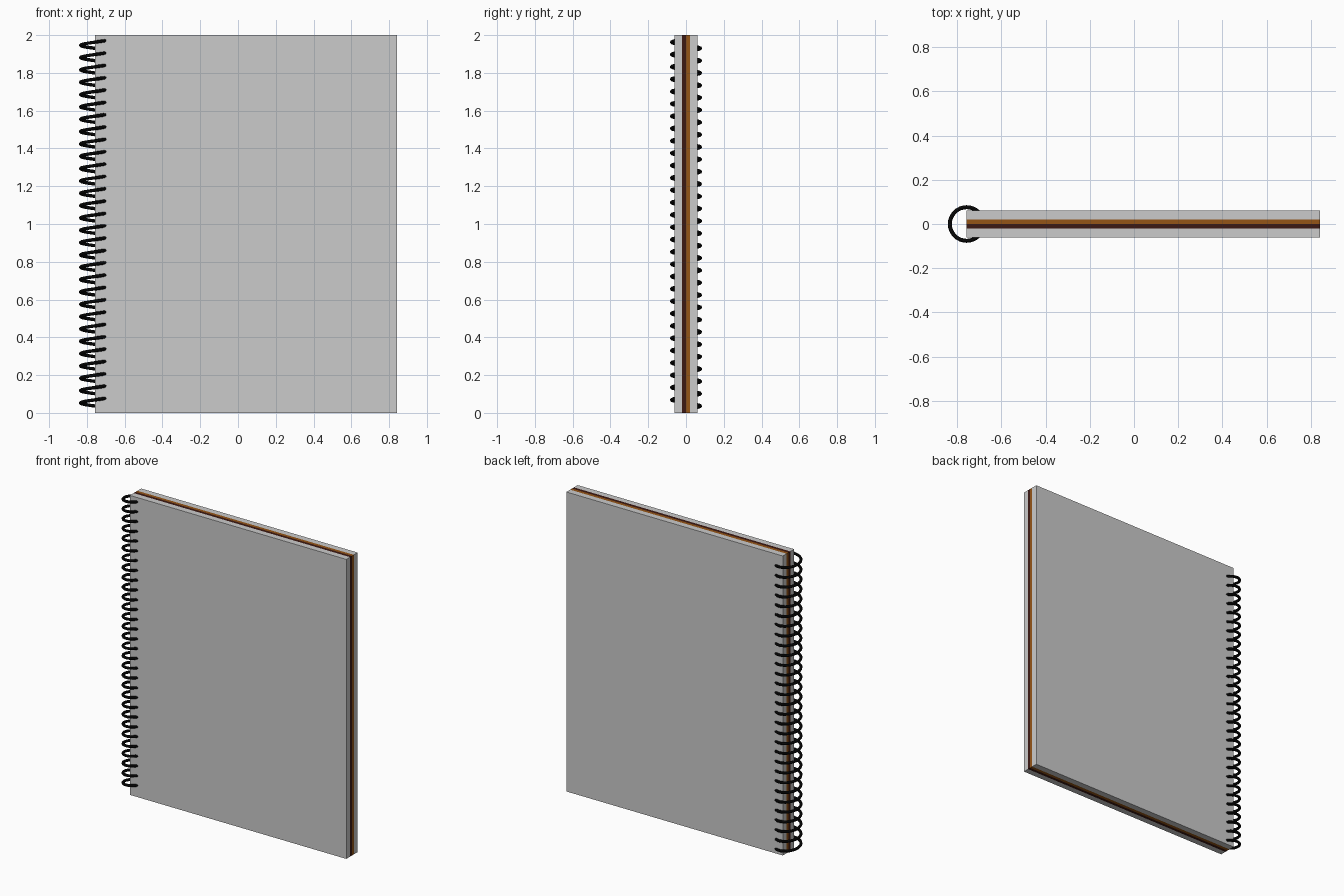
import bpy
from math import cos, sin, pi

if "Cube" in bpy.data.objects:
    bpy.data.objects.remove(bpy.data.objects["Cube"])

LEFT, RIGHT, HEIGHT = -0.757, 0.842, 2.0


def material(name, rgb):
    mat = bpy.data.materials.new(name)
    mat.diffuse_color = (*rgb, 1)
    mat.use_nodes = True
    mat.node_tree.nodes["Principled BSDF"].inputs["Base Color"].default_value = mat.diffuse_color
    return mat


def slab(name, y0, y1, mat=None):
    bpy.ops.mesh.primitive_cube_add(
        size=1, location=((LEFT + RIGHT) / 2, (y0 + y1) / 2, HEIGHT / 2))
    ob = bpy.context.object
    ob.name = name
    ob.scale = (RIGHT - LEFT, y1 - y0, HEIGHT)
    bpy.ops.object.transform_apply(location=False, rotation=False, scale=True)
    if mat:
        ob.data.materials.append(mat)
    return ob


# Covers and the two coloured page blocks, stacked front to back
slab("front_cover", -0.06, -0.02)
slab("dark_pages", -0.02, 0.0, material("dark_brown", (0.045, 0.009, 0.006)))
slab("tan_pages", 0.0, 0.02, material("tan", (0.30, 0.09, 0.008)))
slab("back_cover", 0.02, 0.06)

# Spiral binding: helix wound around the left edge
TURNS, STEPS, RADIUS, WIRE = 30, 32, 0.076, 0.009
PITCH, BASE = 0.0653, 0.02
curve = bpy.data.curves.new("spiral_binding", 'CURVE')
curve.dimensions = '3D'
curve.bevel_depth = WIRE
curve.bevel_resolution = 2
curve.use_fill_caps = True
spline = curve.splines.new('POLY')
spline.points.add(TURNS * STEPS)
for i, p in enumerate(spline.points):
    a = 2 * pi * i / STEPS
    p.co = (LEFT + RADIUS * cos(a), RADIUS * sin(a), BASE + PITCH * i / STEPS, 1)
spline.use_smooth = True
spiral = bpy.data.objects.new("spiral_binding", curve)
bpy.context.collection.objects.link(spiral)
curve.materials.append(material("black_wire", (0.004, 0.004, 0.004)))

# Turn the wire into a mesh
bpy.ops.object.select_all(action='DESELECT')
spiral.select_set(True)
bpy.context.view_layer.objects.active = spiral
bpy.ops.object.convert(target='MESH')
bpy.ops.object.shade_smooth_by_angle()
